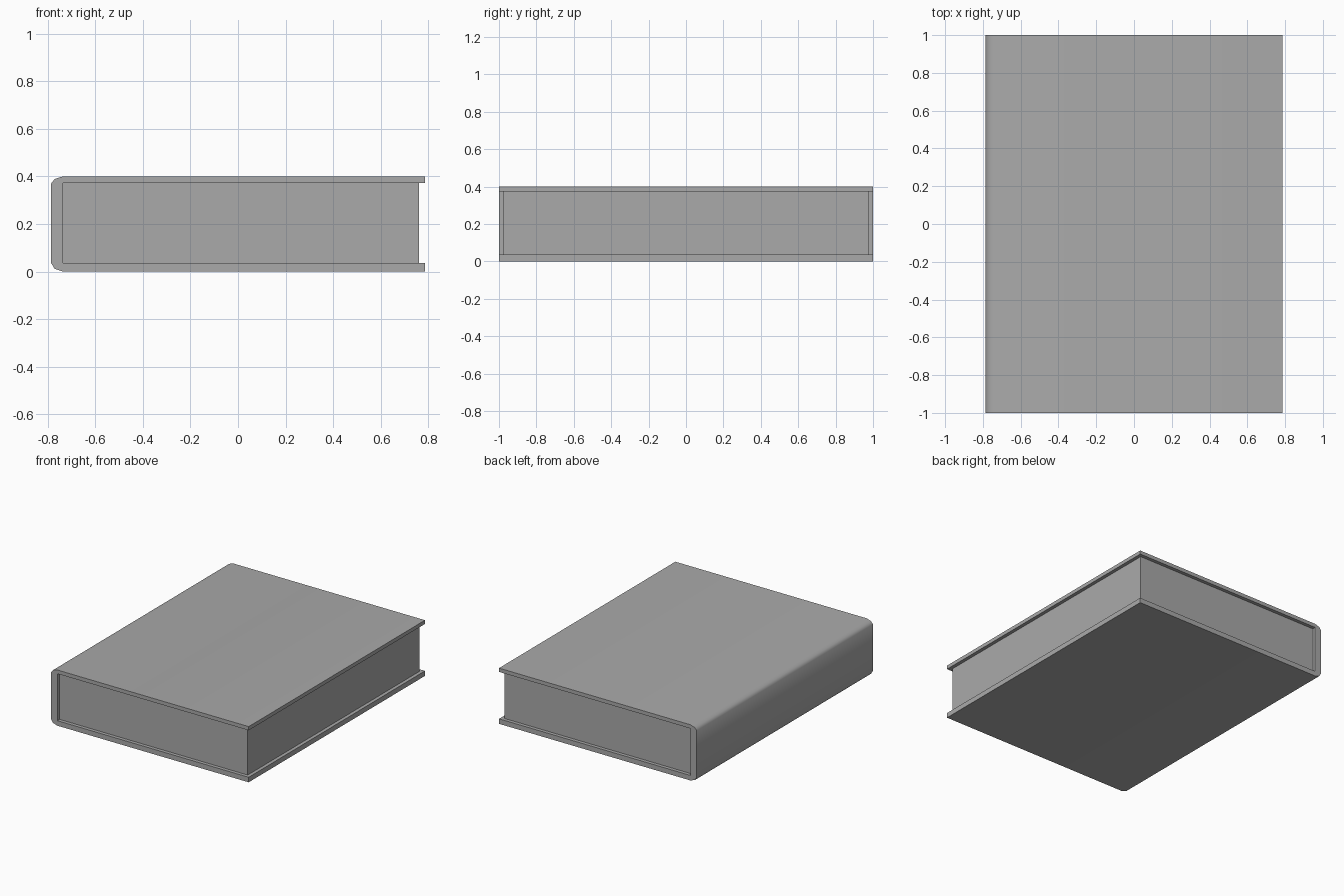
import bpy
import bmesh

cube = bpy.data.objects.get("Cube")
if cube:
    bpy.data.objects.remove(cube, do_unlink=True)

grey = bpy.data.materials.new("plain_grey")
colour = (0.4, 0.4, 0.4, 1)
grey.diffuse_color = colour
grey.use_nodes = True
grey.node_tree.nodes["Principled BSDF"].inputs["Base Color"].default_value = colour


def extrude_profile(name, points, half_depth):
    """Extrude an x-z outline evenly along y."""
    bm = bmesh.new()
    face = bm.faces.new([bm.verts.new((x, -half_depth, z)) for x, z in points])
    result = bmesh.ops.extrude_face_region(bm, geom=[face])
    verts = [v for v in result["geom"] if isinstance(v, bmesh.types.BMVert)]
    bmesh.ops.translate(bm, verts=verts, vec=(0, 2 * half_depth, 0))
    bmesh.ops.recalc_face_normals(bm, faces=bm.faces)
    mesh = bpy.data.meshes.new(name)
    bm.to_mesh(mesh)
    bm.free()
    mesh.materials.append(grey)
    obj = bpy.data.objects.new(name, mesh)
    bpy.context.collection.objects.link(obj)
    return obj


# Cover: two boards joined by a spine with chamfered, softly shaded corners
right, left, inner = 0.785, -0.785, -0.735
cover = extrude_profile("cover", [
    (right, 0), (inner, 0), (-0.77, 0.012), (left, 0.036),
    (left, 0.37), (-0.77, 0.389), (inner, 0.4), (right, 0.4),
    (right, 0.373), (inner, 0.373), (inner, 0.036), (right, 0.036),
], 1.0)
bpy.ops.object.select_all(action="DESELECT")
cover.select_set(True)
bpy.context.view_layer.objects.active = cover
bpy.ops.object.shade_smooth_by_angle(angle=1.0)

# Page block: set back from the three open edges
extrude_profile("page_block", [
    (inner, 0.036), (0.76, 0.036), (0.76, 0.373), (inner, 0.373),
], 0.975)
